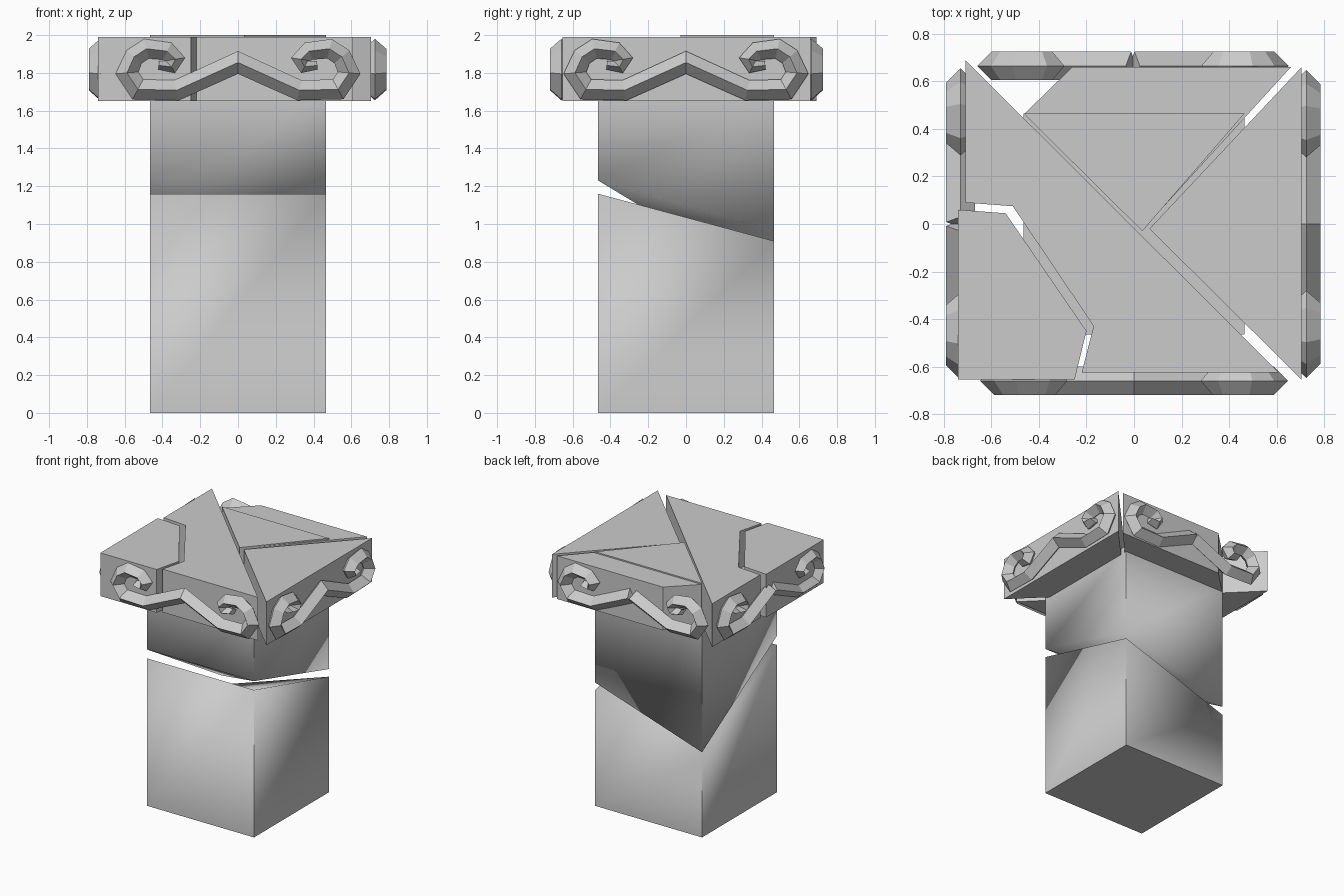
import bpy, bmesh
from mathutils import Vector, Matrix

if "Cube" in bpy.data.objects:
    bpy.data.objects.remove(bpy.data.objects["Cube"])

H = 0.465          # half width of the shaft
Z0, Z1 = 1.65, 1.99  # bottom and top of the capital


def finish(bm, name):
    bmesh.ops.recalc_face_normals(bm, faces=bm.faces)
    me = bpy.data.meshes.new(name)
    bm.to_mesh(me)
    bm.free()
    ob = bpy.data.objects.new(name, me)
    bpy.context.collection.objects.link(ob)
    return ob


def shaft(name, bottom, top):
    """Square block; bottom/top heights for corners FL, FR, BR, BL."""
    bm = bmesh.new()
    xy = [(-H, -H), (H, -H), (H, H), (-H, H)]
    lo = [bm.verts.new((*p, z)) for p, z in zip(xy, bottom)]
    hi = [bm.verts.new((*p, z)) for p, z in zip(xy, top)]
    for i in range(4):
        j = (i + 1) % 4
        bm.faces.new((lo[i], lo[j], hi[j], hi[i]))
    for ring in (lo, hi):
        a, b, c, d = ring
        bm.faces.new((a, b, d))
        bm.faces.new((b, c, d))
    # soft shading around the broken ends, crisp uprights and flat ends
    for f in bm.faces:
        f.smooth = True
    flat_lo, flat_hi = len(set(bottom)) == 1, len(set(top)) == 1
    for e in bm.edges:
        ends = set(e.verts)
        upright = bool(ends & set(lo)) and bool(ends & set(hi))
        if upright or (flat_lo and ends <= set(lo)) or (flat_hi and ends <= set(hi)):
            e.smooth = False
    return finish(bm, name)


def slab(name, pts, z0=Z0, z1=Z1):
    """Straight prism over a plan outline."""
    bm = bmesh.new()
    f = bm.faces.new([bm.verts.new((x, y, z0)) for x, y in pts])
    r = bmesh.ops.extrude_face_region(bm, geom=[f])
    bmesh.ops.translate(bm, vec=(0, 0, z1 - z0),
                        verts=[v for v in r['geom'] if isinstance(v, bmesh.types.BMVert)])
    return finish(bm, name)


# half of the scroll: x, z, half width
SCROLL = [(0.0, 1.855, .055), (.325, 1.708, .053), (.53, 1.713, .053), (.588, 1.80, .053),
          (.55, 1.885, .05), (.485, 1.928, .05), (.375, 1.915, .047), (.332, 1.872, .042),
          (.352, 1.832, .03), (.42, 1.84, .022)]
DEPTH = 0.06


def sweep(bm, path):
    """Diamond section along a path in the xz plane, mitred at the bends."""
    rings = []
    n = len(path)
    for i, (x, z, w) in enumerate(path):
        p = Vector((x, z))
        t0 = (p - Vector(path[i - 1][:2])).normalized() if i else None
        t1 = (Vector(path[i + 1][:2]) - p).normalized() if i < n - 1 else None
        t = ((t0 or t1) + (t1 or t0)).normalized()
        nrm = Vector((-t.y, t.x))
        w /= max(t.dot(t1 or t0), 0.8)
        d = DEPTH * (0.65 + 0.35 * min(1, w / .042))
        a, b = p + nrm * w, p - nrm * w
        rings.append([bm.verts.new(c) for c in
                      ((a.x, 0, a.y), (x, -d, z), (b.x, 0, b.y), (x, d, z))])
    for r, s in zip(rings, rings[1:]):
        for k in range(4):
            m = (k + 1) % 4
            bm.faces.new((r[k], r[m], s[m], s[k]))
    bm.faces.new(rings[0])
    bm.faces.new(rings[-1])


def scroll(name, angle, dist, gap=0.0, shift=0.0):
    """Scroll ornament on one side; gap > 0 splits it in the middle."""
    bm = bmesh.new()
    right = [(x + gap, z, w) for x, z, w in SCROLL]
    left = [(-x, z, w) for x, z, w in right]
    if gap:
        # vertical end cuts at the split, in line with the centre peak
        sweep(bm, right)
        sweep(bm, left)
    else:
        sweep(bm, left[:0:-1] + right)
    mat = Matrix.Rotation(angle, 4, 'Z') @ Matrix.Translation((shift, -dist, 0))
    bm.transform(mat)
    return finish(bm, name)


# broken shaft
shaft("lower_shaft", [0, 0, 0, 0], [1.16, 1.16, 0.91, 0.60])
shaft("upper_shaft", [1.23, 1.23, 0.97, 0.67], [1.7] * 4)

# cracked capital pieces
slab("capital_corner_piece", [(-.74, -.655), (-.25, -.655), (-.20, -.45),
                              (-.54, .045), (-.74, .06)])
slab("capital_left_piece", [(-.71, .69), (-.71, .09), (-.51, .075), (-.17, -.43),
                            (-.22, -.625), (.61, -.625)])
slab("capital_right_piece", [(.705, .66), (.065, -.02), (.705, -.655)])
slab("capital_back_piece", [(-.46, .465), (.03, -.025), (.04, -.02), (.66, .66), (-.26, .66)])
slab("shaft_top_fragment", [(-H, H), (.035, -.03), (H, H)], 1.7, 2.0)

# scroll ornaments
PI = 3.14159265
scroll("front_scroll", 0, .66)
scroll("right_scroll", PI / 2, .725)
scroll("back_scroll", PI, .665, gap=.007, shift=.005)
scroll("left_scroll", -PI / 2, .73, gap=.008)
